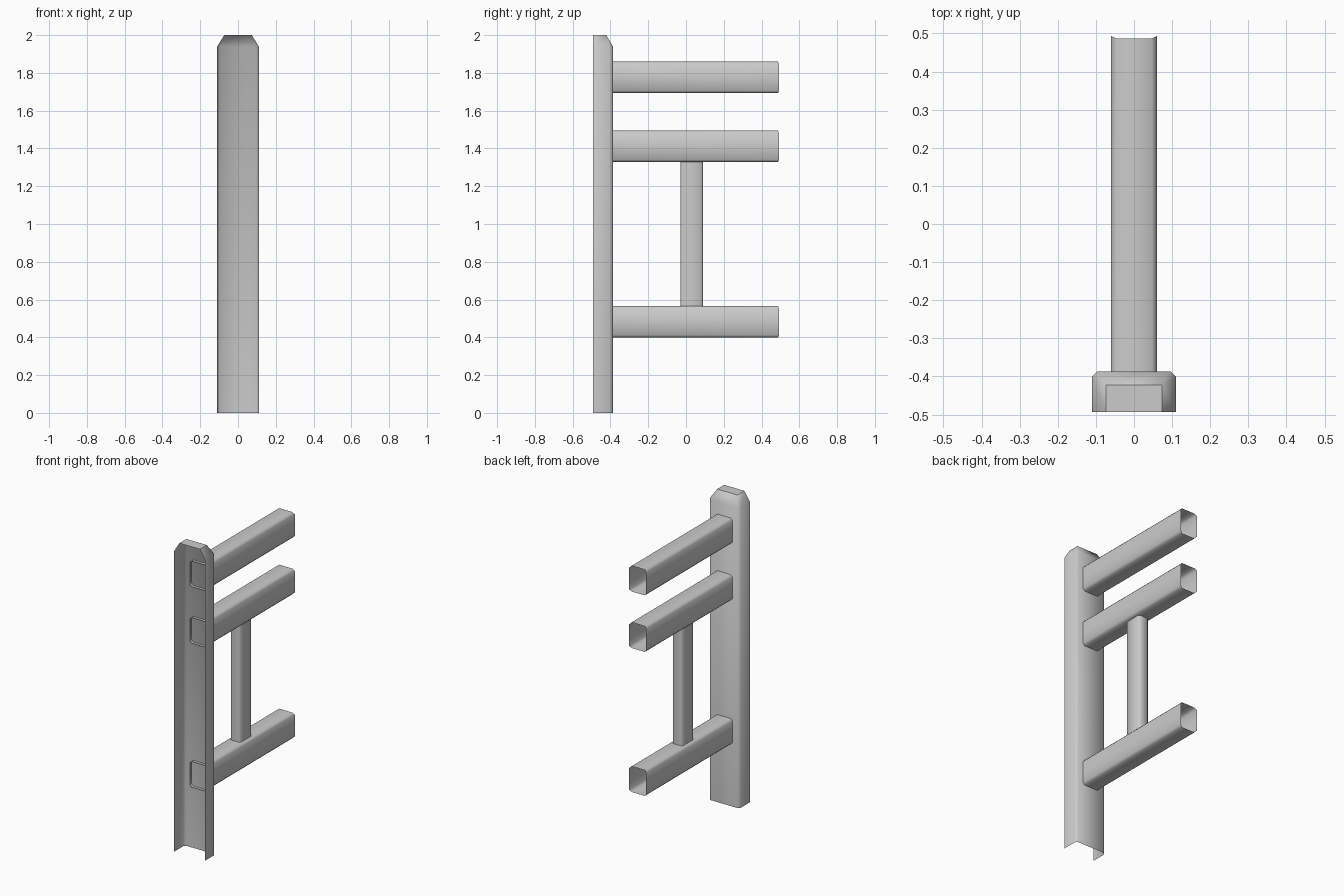
import bpy, bmesh, math

if "Cube" in bpy.data.objects:
    bpy.data.objects.remove(bpy.data.objects["Cube"])


def loft(name, rings, closed=True, cap_top=False):
    """Skin a list of equal-length point rings into a thin open shell."""
    bm = bmesh.new()
    rows = [[bm.verts.new(p) for p in ring] for ring in rings]
    n = len(rings[0])
    for a, b in zip(rows, rows[1:]):
        for i in range(n if closed else n - 1):
            j = (i + 1) % n
            bm.faces.new((a[i], a[j], b[j], b[i]))
    if cap_top:
        bm.faces.new(rows[-1])
    bmesh.ops.remove_doubles(bm, verts=bm.verts, dist=1e-5)
    mesh = bpy.data.meshes.new(name)
    bm.to_mesh(mesh)
    bm.free()
    obj = bpy.data.objects.new(name, mesh)
    bpy.context.collection.objects.link(obj)
    bpy.ops.object.select_all(action='DESELECT')
    obj.select_set(True)
    bpy.context.view_layer.objects.active = obj
    bpy.ops.object.shade_smooth_by_angle(angle=math.radians(50))
    return obj


def chamfered_rect(w, h, c):
    """Counter-clockwise rectangle of half sizes w, h with cut corners."""
    return [(w, -h + c), (w, h - c), (w - c, h), (-w + c, h),
            (-w, h - c), (-w, -h + c), (-w + c, -h), (w - c, -h)]


# Post: channel open at the front and bottom, tapered closed top
def post_ring(w, back, c, z, front=-0.493):
    return [(w, front, z), (w, back - c, z), (w - c, back, z),
            (-w + c, back, z), (-w, back - c, z), (-w, front, z)]


loft("post", [post_ring(0.11, -0.387, 0.013, 0),
              post_ring(0.11, -0.387, 0.013, 1.94),
              post_ring(0.073, -0.422, 0, 2)], closed=False, cap_top=True)

# Rails: open tubes piercing the post, side walls slightly longer at the far end
section = chamfered_rect(0.06, 0.083, 0.013)
for label, zc in (("lower", 0.482), ("middle", 1.411), ("upper", 1.776)):
    far = [(x, 0.493 if abs(x) > 0.055 else 0.487, zc + z) for x, z in section]
    near = [(x, -0.406, zc + z) for x, z in section]
    loft(label + "_rail", [far, near])

# Upright between the lower and middle rails
bar = chamfered_rect(0.037, 0.06, 0.01)
loft("upright", [[(x, 0.03 + y, z) for x, y in bar] for z in (0.56, 1.335)])
